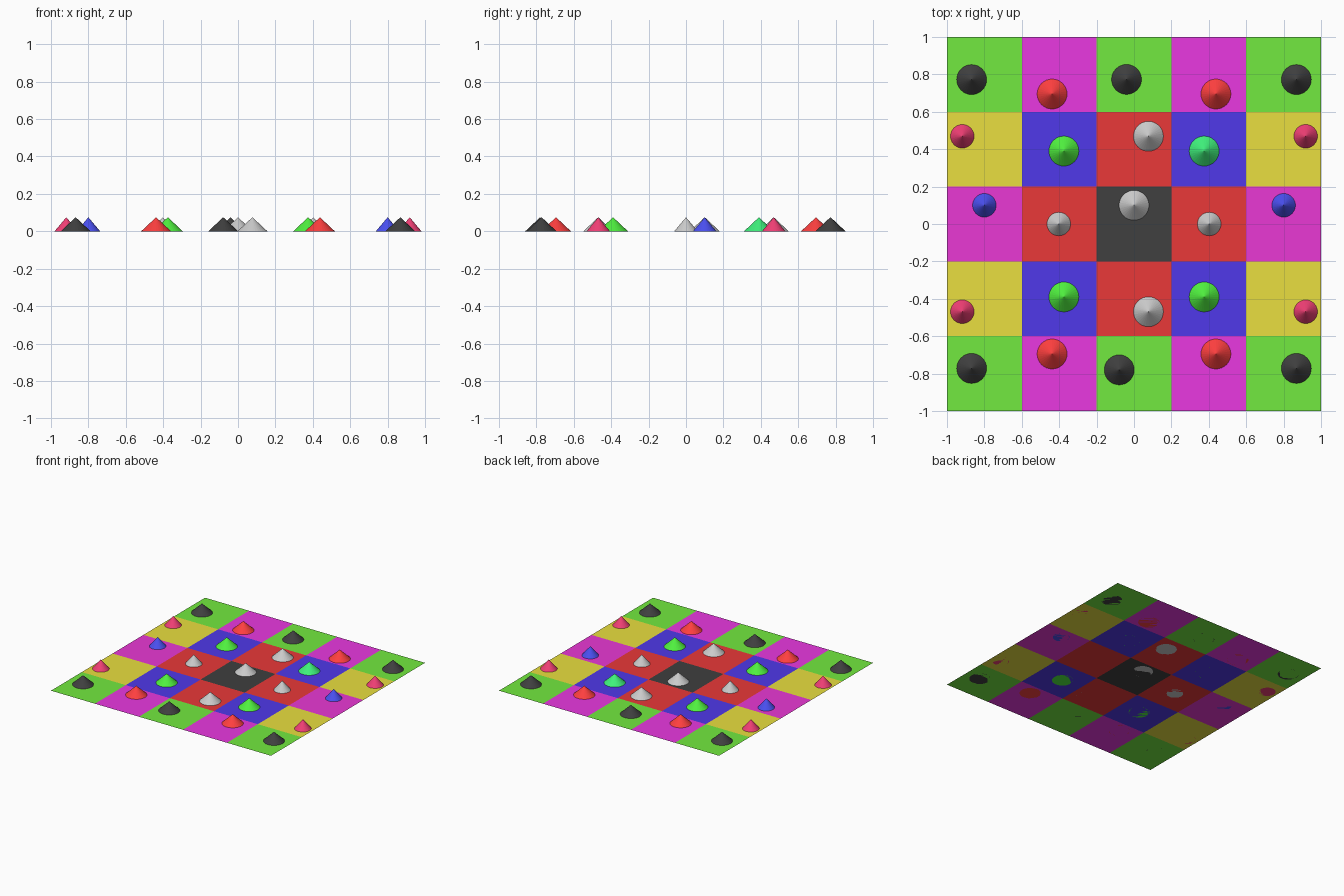
import bpy, bmesh

if "Cube" in bpy.data.objects:
    bpy.data.objects.remove(bpy.data.objects["Cube"])

COLOURS = {
    "tile_green": (0.17, 0.82, 0.05), "tile_magenta": (0.82, 0.04, 0.75),
    "tile_yellow": (0.82, 0.74, 0.05), "tile_blue": (0.08, 0.04, 0.82),
    "tile_red": (0.82, 0.04, 0.04), "tile_black": (0.05, 0.05, 0.05),
    "tile_pink": (0.82, 0.04, 0.66),
    "black": (0.05, 0.05, 0.05), "red": (1.0, 0.05, 0.05),
    "green": (0.08, 0.88, 0.05), "mint": (0.05, 0.88, 0.2),
    "crimson": (0.88, 0.05, 0.18), "blue": (0.07, 0.08, 0.88),
}
MATS = {}
for key, rgb in COLOURS.items():
    MATS[key] = bpy.data.materials.new(key)
    MATS[key].diffuse_color = (*rgb, 1)


def make_object(name, bm):
    mesh = bpy.data.meshes.new(name)
    bm.to_mesh(mesh)
    bm.free()
    obj = bpy.data.objects.new(name, mesh)
    bpy.context.collection.objects.link(obj)
    return obj


# Flat tiled floor: 5 x 5 squares, one material per colour
ROWS = ["GMGMG", "YBRBY", "PRKRP", "YBRBY", "GMGMG"]
TILES = {"G": "tile_green", "M": "tile_magenta", "Y": "tile_yellow",
         "B": "tile_blue", "R": "tile_red", "K": "tile_black", "P": "tile_pink"}
letters = list(TILES)
bm = bmesh.new()
bmesh.ops.create_grid(bm, x_segments=5, y_segments=5, size=1)
for face in bm.faces:
    c = face.calc_center_median()
    col, row = round((c.x + 0.8) / 0.4), round((0.8 - c.y) / 0.4)
    face.material_index = letters.index(ROWS[row][col])
floor = make_object("tiled_floor", bm)
for letter in letters:
    floor.data.materials.append(MATS[TILES[letter]])


# Cone playing pieces
BIG, SMALL, HEIGHT = 0.08, 0.063, 0.075


def cone(name, x, y, radius, colour=None):
    bm = bmesh.new()
    bmesh.ops.create_cone(bm, cap_ends=True, segments=32, radius1=radius,
                          radius2=0, depth=HEIGHT)
    bmesh.ops.remove_doubles(bm, verts=bm.verts, dist=1e-5)
    obj = make_object(name, bm)
    obj.location = (x, y, HEIGHT / 2)
    if colour:
        obj.data.materials.append(MATS[colour])


# Pieces mirrored into all four quarters
for sx in (-1, 1):
    for sy in (-1, 1):
        cone("corner_cone", sx * 0.868, sy * 0.772, BIG, "black")
        cone("edge_cone", sx * 0.438, sy * 0.695, BIG, "red")
        cone("inner_cone", sx * 0.375, sy * 0.39, BIG,
             "mint" if (sx, sy) == (1, 1) else "green")
        cone("outer_cone", sx * 0.918, sy * 0.469, SMALL, "crimson")
    # Pieces on the middle row
    cone("side_cone", sx * 0.8, 0.1, SMALL, "blue")
    cone("middle_cone", sx * 0.402, 0, SMALL)
    cone("column_cone", 0.077, sx * 0.469, BIG)

# Single pieces on the centre column
cone("centre_cone", 0, 0.1, BIG)
cone("back_cone", -0.04, 0.773, BIG, "black")
cone("front_cone", -0.079, -0.78, BIG, "black")

for m in bpy.data.materials:
    if m.users and not m.is_grease_pencil:
        m.use_nodes = True
        m.node_tree.nodes["Principled BSDF"].inputs["Base Color"].default_value = m.diffuse_color
